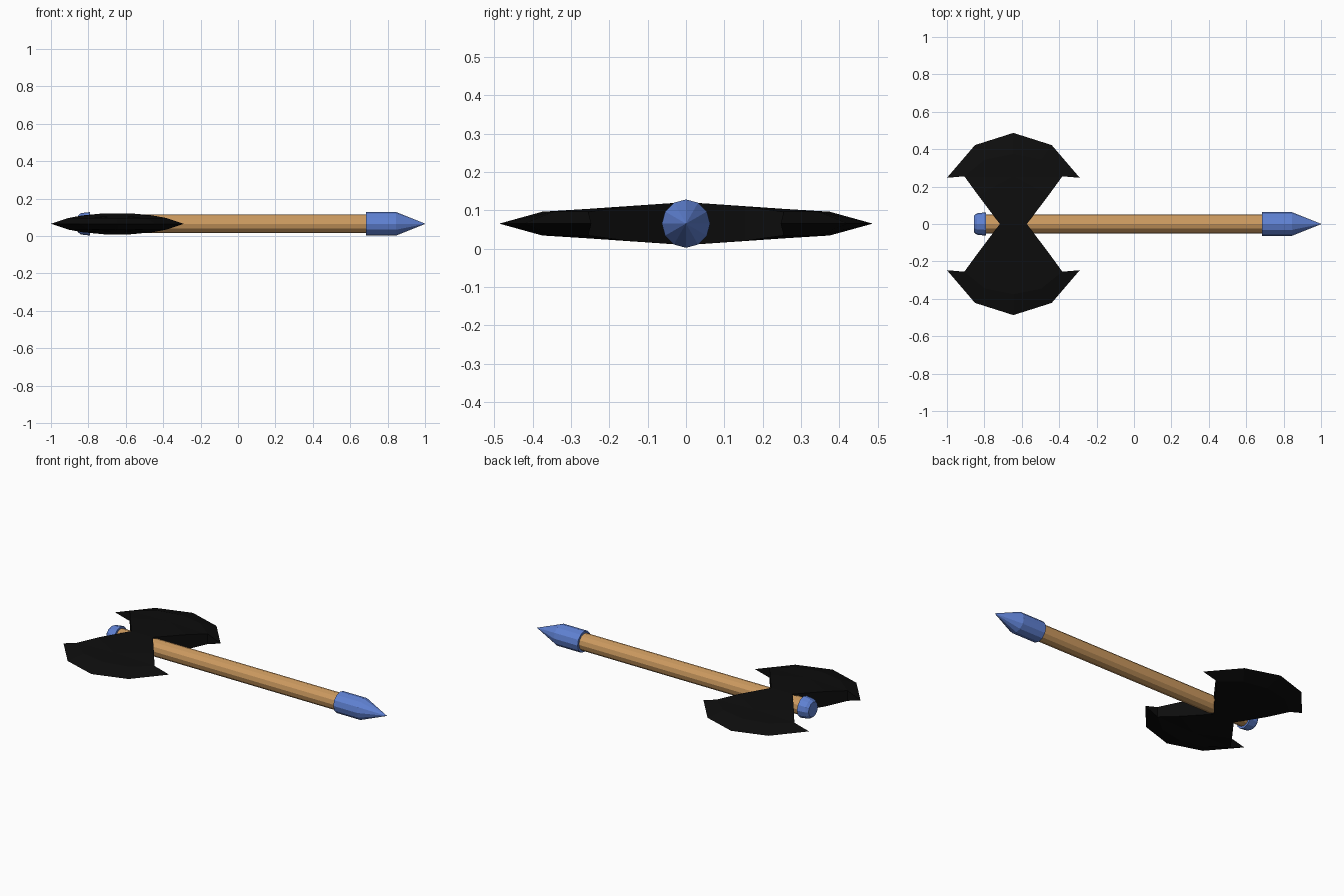
import bpy, math

if "Cube" in bpy.data.objects:
    bpy.data.objects.remove(bpy.data.objects["Cube"])

CZ = 0.065    # height of the axe's centre line
CX = -0.645   # middle of the double blade


def material(name, rgb):
    m = bpy.data.materials.new(name)
    m.diffuse_color = (*rgb, 1)
    m.use_nodes = True
    m.node_tree.nodes["Principled BSDF"].inputs["Base Color"].default_value = m.diffuse_color
    return m


WOOD = material("tan wood", (0.60, 0.32, 0.115))
BLUE = material("blue metal", (0.115, 0.22, 0.65))
BLACK = material("black metal", (0.004, 0.004, 0.004))


def build(name, verts, faces, mat):
    me = bpy.data.meshes.new(name)
    me.from_pydata(verts, [], faces)
    me.materials.append(mat)
    ob = bpy.data.objects.new(name, me)
    ob.location.z = CZ
    bpy.context.collection.objects.link(ob)
    return ob


def turned(name, profile, mat, n=12):
    """Closed flat-faced part turned around the x axis from (x, radius) pairs."""
    verts, faces = [], []
    for x, r in profile:
        for i in range(n):
            a = math.tau * i / n
            verts.append((x, r * math.cos(a), r * math.sin(a)))
    for k in range(len(profile) - 1):
        for i in range(n):
            j = (i + 1) % n
            faces.append((k * n + i, (k + 1) * n + i, (k + 1) * n + j, k * n + j))
    faces.append(tuple(range(n)))
    faces.append(tuple(reversed(range((len(profile) - 1) * n, len(profile) * n))))
    return build(name, verts, faces, mat)


# Shaft, end cap and spike
turned("shaft", [(-0.82, 0.05), (0.70, 0.05)], WOOD)
turned("end_cap", [(-0.855, 0.045), (-0.84, 0.057), (-0.79, 0.063)], BLUE)
turned("spike", [(0.685, 0.063), (0.845, 0.063), (1.0, 0.0008)], BLUE)


def blade(name, s):
    """One axe wing: a thick body that bevels to a sharp rim; s is its y side."""
    # body corners on the upper face, from one waist corner round to the other
    half_body = [(0.072, 0, 0.056), (0.187, 0.152, 0.045),
                 (0.262, 0.255, 0.031), (0.15, 0.345, 0.031)]
    body = half_body + [(0, 0.375, 0.031)] + [(-x, y, z) for x, y, z in reversed(half_body)]
    # sharp rim, matching body corners 2 to 6
    rim = [(0.355, 0.247), (0.205, 0.422), (0, 0.487), (-0.205, 0.422), (-0.355, 0.247)]
    n = len(body)
    verts = [(CX + x, s * y, z) for x, y, z in body]
    verts += [(CX + x, s * y, -z) for x, y, z in body]
    verts += [(CX + x, s * y, 0) for x, y in rim]
    verts += [(CX, s * 0.255, 0.0385), (CX, s * 0.255, -0.0385)]
    R, C = 2 * n, 2 * n + 5
    faces = []
    for off, c in ((0, C), (n, C + 1)):
        faces += [(off + i, off + (i + 1) % n, c) for i in range(n)]
        faces += [(off + 2 + i, R + i, R + i + 1, off + 3 + i) for i in range(4)]
    # notch walls and pointed ends
    for a, b, r in ((0, 1, None), (1, 2, R), (6, 7, R + 4), (7, 8, None)):
        faces.append((a, b, n + b, n + a))
        if r is not None:
            tip = 2 if r == R else 6
            faces.append((tip, r, n + tip))
    ob = build(name, verts, faces, BLACK)
    # consistent outward normals
    import bmesh
    bm = bmesh.new()
    bm.from_mesh(ob.data)
    bmesh.ops.recalc_face_normals(bm, faces=bm.faces)
    bm.to_mesh(ob.data)
    bm.free()


blade("back_blade", 1)
blade("front_blade", -1)
